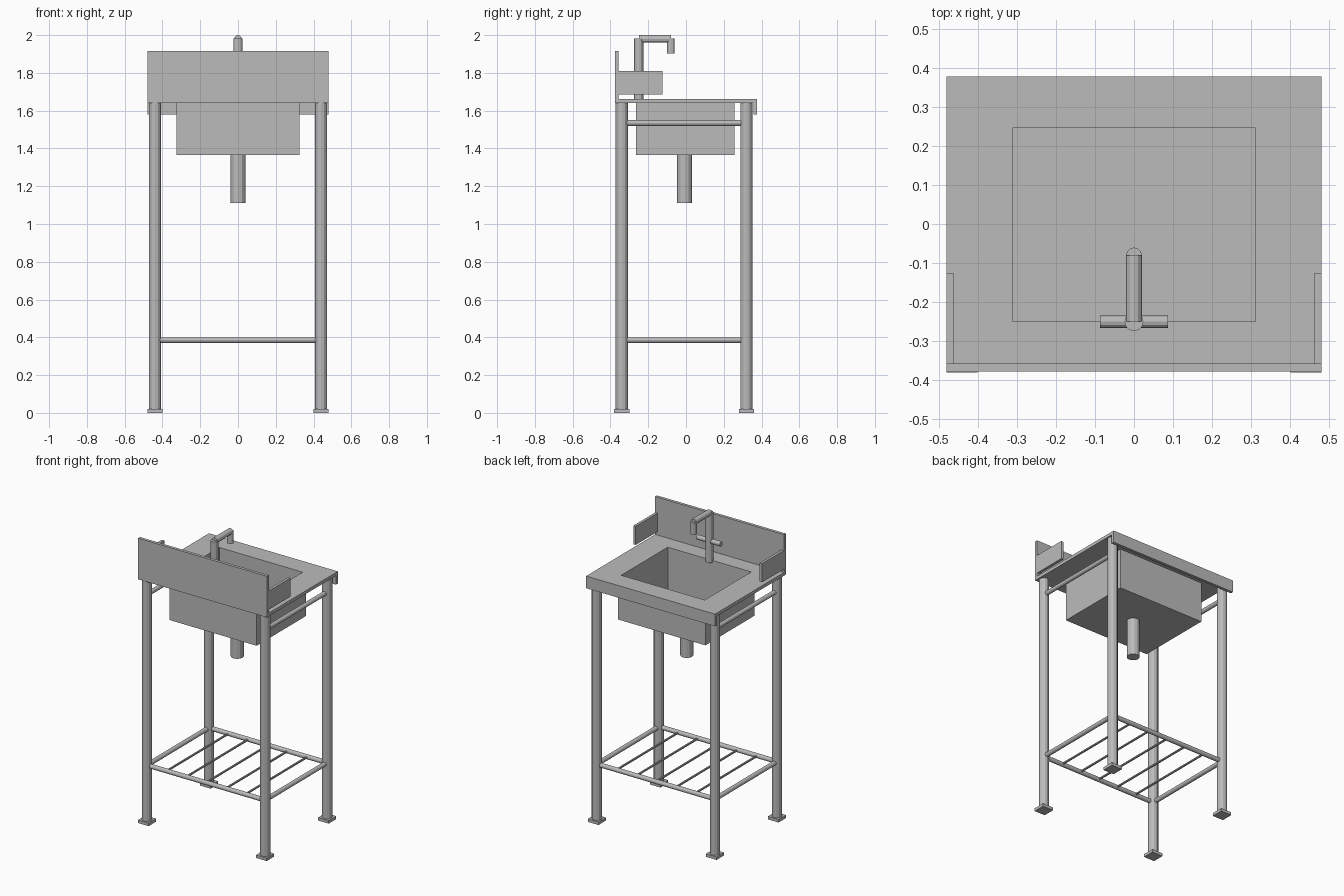
import bpy, bmesh
from mathutils import Vector

if "Cube" in bpy.data.objects:
    bpy.data.objects.remove(bpy.data.objects["Cube"])

steel = bpy.data.materials.new("brushed_steel_grey")
steel.diffuse_color = (0.5, 0.5, 0.5, 1)
steel.use_nodes = True
steel.node_tree.nodes["Principled BSDF"].inputs["Base Color"].default_value = steel.diffuse_color


def finish(name, bm):
    bmesh.ops.recalc_face_normals(bm, faces=bm.faces)
    me = bpy.data.meshes.new(name)
    bm.to_mesh(me)
    bm.free()
    me.materials.append(steel)
    ob = bpy.data.objects.new(name, me)
    bpy.context.collection.objects.link(ob)
    return ob


def loft(name, rings, closed=False):
    """Skin rectangles (x0, x1, y0, y1, z); closed joins last to first."""
    bm = bmesh.new()
    vs = [[bm.verts.new((x, y, z)) for x, y in ((a, c), (b, c), (b, d), (a, d))]
          for a, b, c, d, z in rings]
    n = len(vs)
    for i in range(n if closed else n - 1):
        p, q = vs[i], vs[(i + 1) % n]
        for k in range(4):
            j = (k + 1) % 4
            bm.faces.new((p[k], p[j], q[j], q[k]))
    if not closed:
        bm.faces.new(vs[0])
        bm.faces.new(vs[-1])
    return finish(name, bm)


def box(name, x0, x1, y0, y1, z0, z1):
    return loft(name, [(x0, x1, y0, y1, z0), (x0, x1, y0, y1, z1)])


def rod(name, a, b, r, sides=12):
    a, b = Vector(a), Vector(b)
    bm = bmesh.new()
    bmesh.ops.create_cone(bm, cap_ends=True, segments=sides, radius1=r, radius2=r,
                          depth=(b - a).length)
    rot = (b - a).to_track_quat('Z', 'Y').to_matrix().to_4x4()
    rot.translation = (a + b) / 2
    bm.transform(rot)
    return finish(name, bm)


LX, YF, YB = 0.44, -0.34, 0.32   # leg positions

# Legs with square feet
for sx in (-1, 1):
    for y in (YF, YB):
        x = sx * LX
        rod("leg", (x, y, 0.015), (x, y, 1.64), 0.032)
        box("foot_plate", x - 0.04, x + 0.04, y - 0.04, y + 0.04, 0, 0.02)

# Side rails, upper and lower
for sx in (-1, 1):
    for z in (1.535, 0.385):
        rod("side_rail", (sx * LX, YF, z), (sx * LX, YB, z), 0.015)

# Lower shelf: long rails and thin slats
for y in (YF, YB):
    rod("shelf_rail", (-LX, y, 0.385), (LX, y, 0.385), 0.015)
for i in range(1, 6):
    x = -LX + 2 * LX * i / 6
    rod("shelf_slat", (x, YF, 0.385), (x, YB, 0.385), 0.007, 8)

# Countertop with basin opening, and its folded lip
outer, hole = (-0.48, 0.48, -0.377, 0.377), (-0.311, 0.311, -0.25, 0.245)
loft("countertop", [outer + (1.64,), outer + (1.662,), hole + (1.662,), hole + (1.64,)], True)
box("counter_lip", -0.48, 0.48, 0.358, 0.377, 1.58, 1.641)

# Basin tub and drain pipe
shell = (-0.325, 0.325, -0.266, 0.258)
loft("basin", [hole + (1.38,), hole + (1.64,), shell + (1.64,), shell + (1.365,)])
rod("drain_pipe", (0, -0.008, 1.11), (0, -0.008, 1.37), 0.04)

# Splash guards
box("splash_panel", -0.48, 0.48, -0.377, -0.357, 1.64, 1.917)
for sx in (-1, 1):
    a, b = sorted((sx * 0.462, sx * 0.48))
    box("side_splash", a, b, -0.358, -0.125, 1.685, 1.81)

# Tap
rod("tap_column", (0, -0.25, 1.65), (0, -0.25, 1.982), 0.024)
rod("tap_spout", (0, -0.25, 1.98), (0, -0.08, 1.98), 0.02)
rod("tap_nozzle", (0, -0.08, 1.902), (0, -0.08, 1.982), 0.02)
rod("tap_handle", (-0.087, -0.25, 1.79), (0.087, -0.25, 1.79), 0.016)
